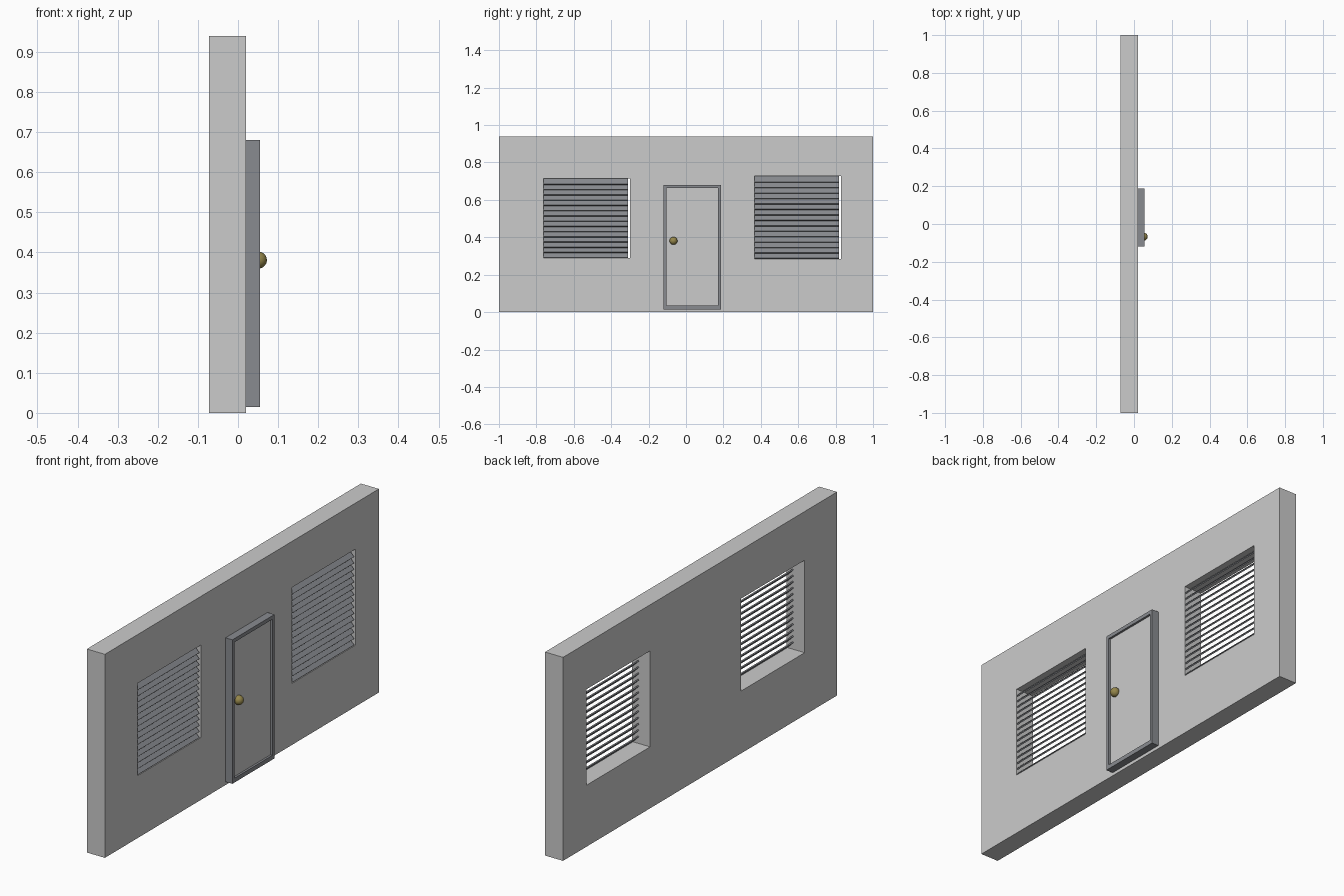
import bpy, math

if "Cube" in bpy.data.objects:
    bpy.data.objects.remove(bpy.data.objects["Cube"])


def material(name, color):
    m = bpy.data.materials.new(name)
    m.diffuse_color = (*color, 1)
    m.use_nodes = True
    m.node_tree.nodes["Principled BSDF"].inputs["Base Color"].default_value = m.diffuse_color
    return m


dark = material("dark_grey", (0.25, 0.26, 0.28))
brass = material("brass", (0.30, 0.24, 0.07))


def box(name, lo, hi, mat=None):
    center = [(a + b) / 2 for a, b in zip(lo, hi)]
    bpy.ops.mesh.primitive_cube_add(size=1, location=center)
    ob = bpy.context.object
    ob.name = name
    ob.scale = [b - a for a, b in zip(lo, hi)]
    bpy.ops.object.transform_apply(location=False, rotation=False, scale=True)
    if mat:
        ob.data.materials.append(mat)
    return ob


def cut(target, lo, hi):
    cutter = box("cutter", lo, hi)
    cutter.hide_render = True
    mod = target.modifiers.new("opening", 'BOOLEAN')
    mod.operation = 'DIFFERENCE'
    mod.solver = 'EXACT'
    mod.object = cutter
    bpy.context.view_layer.objects.active = target
    bpy.ops.object.modifier_apply(modifier=mod.name)
    bpy.data.objects.remove(cutter)


# Wall slab
BACK, FACE = -0.072, 0.02
wall = box("wall", (BACK, -1, 0), (FACE, 1, 0.94))

# Louvred windows: opening through the wall, slats sloping down outward
SLATS, DEPTH, THICK = 15, 0.044, 0.006
EXTENT = (DEPTH + THICK) * math.sqrt(0.5)
for side, y0, y1, z0, z1 in (("left", -0.763, -0.30, 0.288, 0.715),
                             ("right", 0.365, 0.829, 0.284, 0.727)):
    cut(wall, (BACK - 0.1, y0, z0), (FACE + 0.1, y1, z1))
    pitch = (z1 - z0 - EXTENT) / (SLATS - 1)
    slat = box(side + "_louvre_slats", (-DEPTH / 2, y0, -THICK / 2),
               (DEPTH / 2, y1 - 0.01, THICK / 2), dark)
    slat.rotation_euler.y = math.radians(45)
    slat.location.x = FACE - EXTENT / 2
    slat.location.z = z0 + EXTENT / 2
    bpy.ops.object.transform_apply(location=False, rotation=True, scale=False)
    arr = slat.modifiers.new("repeat", 'ARRAY')
    arr.count = SLATS
    arr.use_relative_offset = False
    arr.use_constant_offset = True
    arr.constant_offset_displace = (0, 0, pitch)

# Door frame and recessed door panel
frame = box("door_frame", (FACE, -0.12, 0.015), (0.055, 0.187, 0.68), dark)
cut(frame, (FACE - 0.1, -0.104, 0.035), (0.2, 0.172, 0.663))
box("door_panel", (FACE, -0.104, 0.035), (0.045, 0.172, 0.663))

# Door knob
bpy.ops.mesh.primitive_uv_sphere_add(segments=32, ring_count=16, radius=0.021,
                                     location=(0.051, -0.067, 0.381))
knob = bpy.context.object
knob.name = "door_knob"
knob.data.materials.append(brass)
bpy.ops.object.shade_smooth_by_angle()
